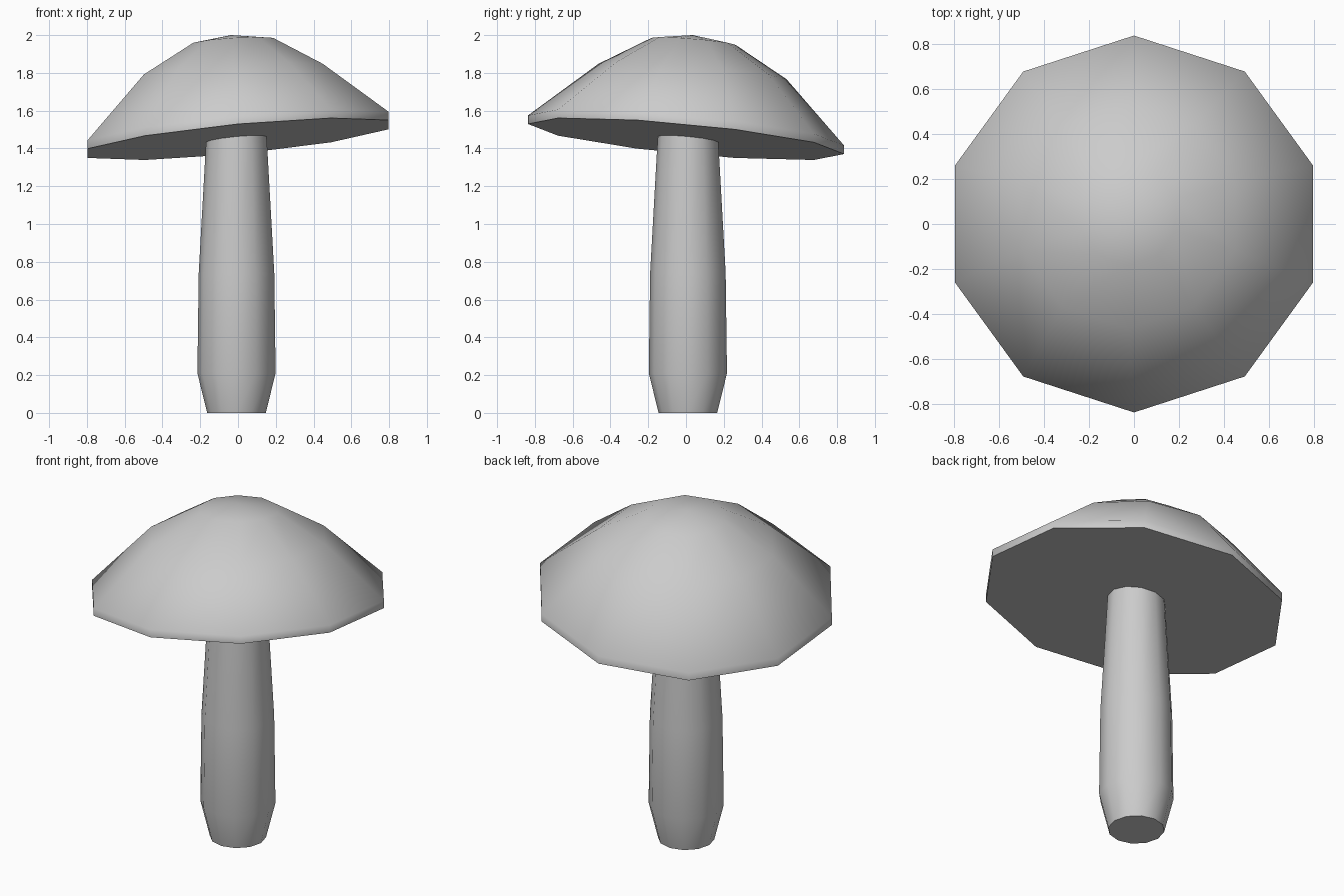
import bpy, bmesh
from math import pi, cos, sin, radians

if "Cube" in bpy.data.objects:
    bpy.data.objects.remove(bpy.data.objects["Cube"])


def loft(name, rings, sides, phase, angle, apex=None):
    """Skin rings of (radius, cx, cy, z, slope_x, slope_y); the base is closed with one face."""
    bm = bmesh.new()
    loops = []
    for r, cx, cy, z, sx, sy in rings:
        loop = []
        for i in range(sides):
            a = phase + 2 * pi * i / sides
            dx, dy = r * cos(a), r * sin(a)
            loop.append(bm.verts.new((cx + dx, cy + dy, z + sx * dx + sy * dy)))
        loops.append(loop)
    for lo, hi in zip(loops, loops[1:]):
        for i in range(sides):
            j = (i + 1) % sides
            bm.faces.new((lo[i], lo[j], hi[j], hi[i]))
    bm.faces.new(loops[0][::-1])
    if apex:
        tip = bm.verts.new(apex)
        for i in range(sides):
            bm.faces.new((loops[-1][i], loops[-1][(i + 1) % sides], tip))
    else:
        bm.faces.new(loops[-1])
    bmesh.ops.recalc_face_normals(bm, faces=bm.faces[:])
    mesh = bpy.data.meshes.new(name)
    bm.to_mesh(mesh)
    bm.free()
    obj = bpy.data.objects.new(name, mesh)
    bpy.context.collection.objects.link(obj)
    bpy.ops.object.select_all(action='DESELECT')
    obj.select_set(True)
    bpy.context.view_layer.objects.active = obj
    bpy.ops.object.shade_smooth_by_angle(angle=radians(angle))
    return obj


# Stem: narrow foot, bulging lower part, slimmer neck reaching into the cap
stem_profile = [(0.155, 0.0), (0.207, 0.21), (0.20, 0.74), (0.162, 1.42), (0.158, 1.48)]
loft("stem", [(r, -0.008, 0.01, z, 0, 0) for r, z in stem_profile], 12, 0, 50)

# Cap: tilted ten-sided dome with a thin rim and a flat underside
cap_rings = [
    (0.837, 0, 0, 1.45, 0.095, -0.095),
    (0.837, 0, 0, 1.495, 0.095, -0.095),
    (0.498, -0.025, 0.035, 1.807, 0.06, -0.083),
    (0.222, -0.025, 0.04, 1.967, 0.06, -0.083),
]
loft("cap", cap_rings, 10, pi / 2, 60, apex=(-0.035, 0.035, 2.0))
